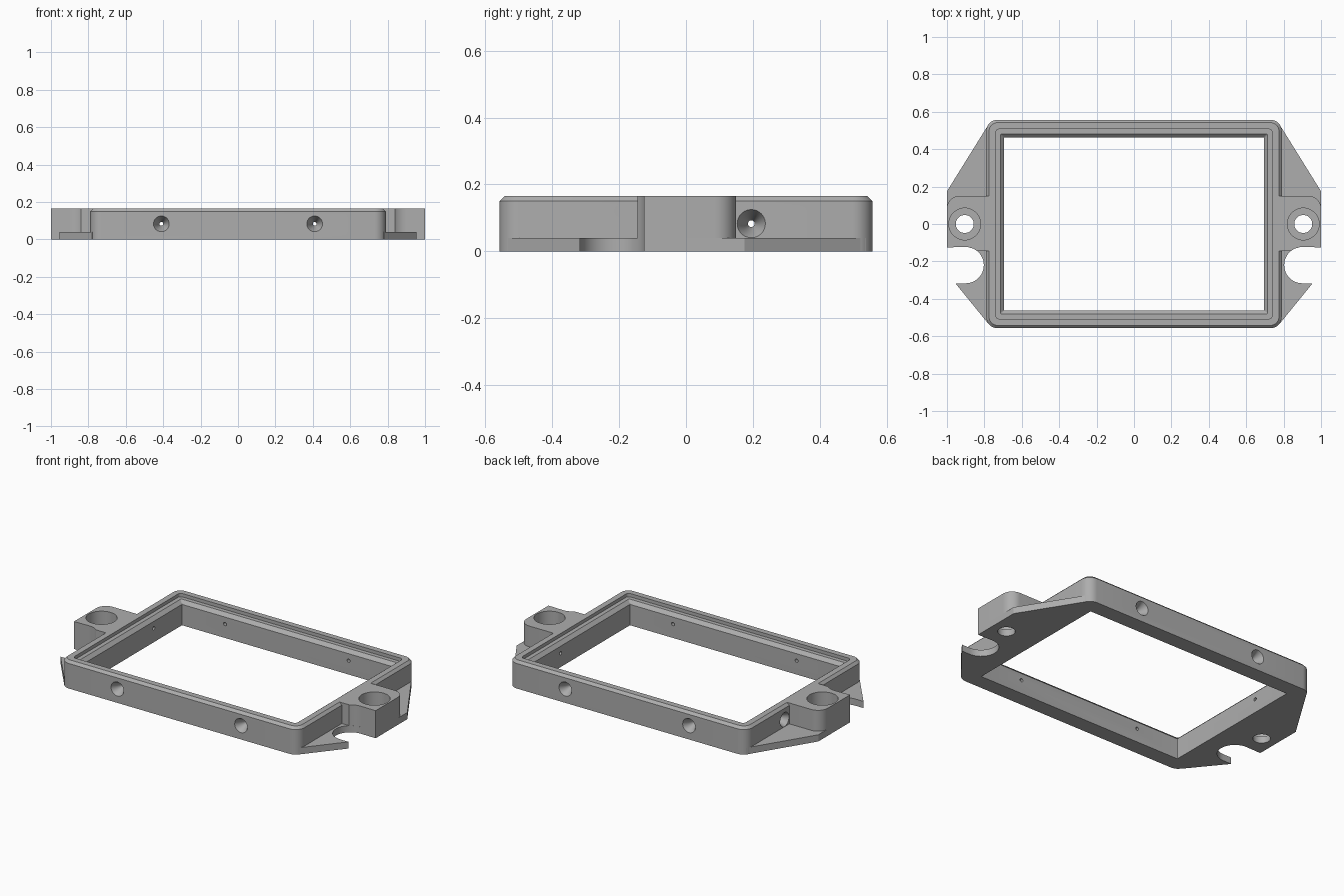
import bpy, bmesh
from math import sin, cos, radians, pi
from mathutils import Matrix, Vector

cube = bpy.data.objects.get("Cube")
if cube:
    bpy.data.objects.remove(cube, do_unlink=True)

grey = bpy.data.materials.new("plain_grey")
grey.use_nodes = True
colour = (0.42, 0.42, 0.42, 1)
grey.diffuse_color = colour
grey.node_tree.nodes["Principled BSDF"].inputs["Base Color"].default_value = colour

HX, HY, HEIGHT, PLATE = 0.79, 0.557, 0.165, 0.04


def add_object(name, bm):
    bmesh.ops.recalc_face_normals(bm, faces=bm.faces)
    mesh = bpy.data.meshes.new(name)
    bm.to_mesh(mesh)
    bm.free()
    mesh.materials.append(grey)
    obj = bpy.data.objects.new(name, mesh)
    bpy.context.collection.objects.link(obj)
    return obj


def arc(cx, cy, r, start, end, n):
    angles = [radians(start + (end - start) * i / n) for i in range(n + 1)]
    return [(cx + r * cos(a), cy + r * sin(a)) for a in angles]


def bridge(bm, a, b):
    for i in range(len(a)):
        j = (i + 1) % len(a)
        bm.faces.new((a[i], a[j], b[j], b[i]))


def extrude_outline(name, outline, z0, z1, side):
    bm = bmesh.new()
    rings = [[bm.verts.new((side * x, y, z)) for x, y in outline] for z in (z0, z1)]
    bridge(bm, *rings)
    for ring in rings:
        bm.faces.new(ring)
    return add_object(name, bm)


def revolve(name, profile, matrix, n=40):
    """Closed solid from (radius, distance) pairs along local z."""
    bm = bmesh.new()
    rings = [[bm.verts.new(matrix @ Vector((r * cos(2 * pi * i / n), r * sin(2 * pi * i / n), d)))
              for i in range(n)] for r, d in profile]
    for a, b in zip(rings, rings[1:]):
        bridge(bm, a, b)
    bm.faces.new(rings[0])
    bm.faces.new(rings[-1])
    return add_object(name, bm)


def cut(obj, cutter):
    mod = obj.modifiers.new("cut", 'BOOLEAN')
    mod.operation = 'DIFFERENCE'
    mod.solver = 'EXACT'
    mod.object = cutter
    bpy.context.view_layer.update()
    graph = bpy.context.evaluated_depsgraph_get()
    mesh = bpy.data.meshes.new_from_object(obj.evaluated_get(graph))
    obj.modifiers.remove(mod)
    obj.data = mesh
    bpy.data.objects.remove(cutter, do_unlink=True)


# Rectangular frame: (inset, height, corner radius) swept round as a closed section
section = [(0, 0, 0.06), (0, 0.15, 0.06), (0.015, HEIGHT, 0.045), (0.05, HEIGHT, 0.02),
           (0.05, 0.145, 0.02), (0.075, 0.145, 0.01), (0.095, 0.125, 0.002), (0.095, 0, 0.002)]
bm = bmesh.new()
rings = []
for inset, z, r in section:
    x, y = HX - inset - r, HY - inset - r
    points = []
    for k, (sx, sy) in enumerate([(1, 1), (-1, 1), (-1, -1), (1, -1)]):
        points += arc(sx * x, sy * y, r, 90 * k, 90 * k + 90, 8)
    rings.append([bm.verts.new((px, py, z)) for px, py in points])
for a, b in zip(rings, rings[1:] + rings[:1]):
    bridge(bm, a, b)
frame = add_object("frame", bm)

# Countersunk screw holes through the frame walls
screw = [(0.042, -0.002), (0.042, 0), (0.01, 0.06), (0.01, 0.12)]
holes = [(sx * 0.41, sy * HY, (0, -sy, 0)) for sx in (-1, 1) for sy in (-1, 1)]
holes += [(sx * HX, 0.195, (-sx, 0, 0)) for sx in (-1, 1)]
for x, y, inward in holes:
    turn = Vector(inward).to_track_quat('Z', 'Y').to_matrix().to_4x4()
    cut(frame, revolve("screw_cutter", screw, Matrix.Translation((x, y, 0.083)) @ turn))

# Side mounting ears: thin notched plate with a counterbored post on top
plate_outline = ([(0.745, 0.5), (0.775, 0.537), (1, 0.175), (1, -0.125)]
                 + arc(0.9, -0.22, 0.097, 90, 270, 24)
                 + [(0.955, -0.317), (0.78, -0.532), (0.745, -0.5)])
post_outline = ([(0.77, -0.145), (0.77, 0.15)] + arc(0.935, 0.085, 0.065, 90, 0, 10)
                + [(1, -0.125)] + arc(0.9, -0.22, 0.097, 90, 129, 8))
for label, side in (("left", 1), ("right", -1)):
    plate = extrude_outline(label + "_ear_plate", plate_outline, 0, PLATE, side)
    post = extrude_outline(label + "_ear_post", post_outline, PLATE, HEIGHT, side)
    centre = Matrix.Translation((side * 0.905, 0, 0))
    for part, radius in ((plate, 0.048), (post, 0.085)):
        cut(part, revolve("bore_cutter", [(radius, -0.1), (radius, 0.3)], centre, 48))

# Smooth the round surfaces, keep the edges sharp
parts = [o for o in bpy.context.collection.objects if o.type == 'MESH' and grey.name in o.data.materials]
bpy.ops.object.select_all(action='DESELECT')
for obj in parts:
    obj.select_set(True)
bpy.context.view_layer.objects.active = frame
bpy.ops.object.shade_smooth_by_angle(angle=radians(28))
